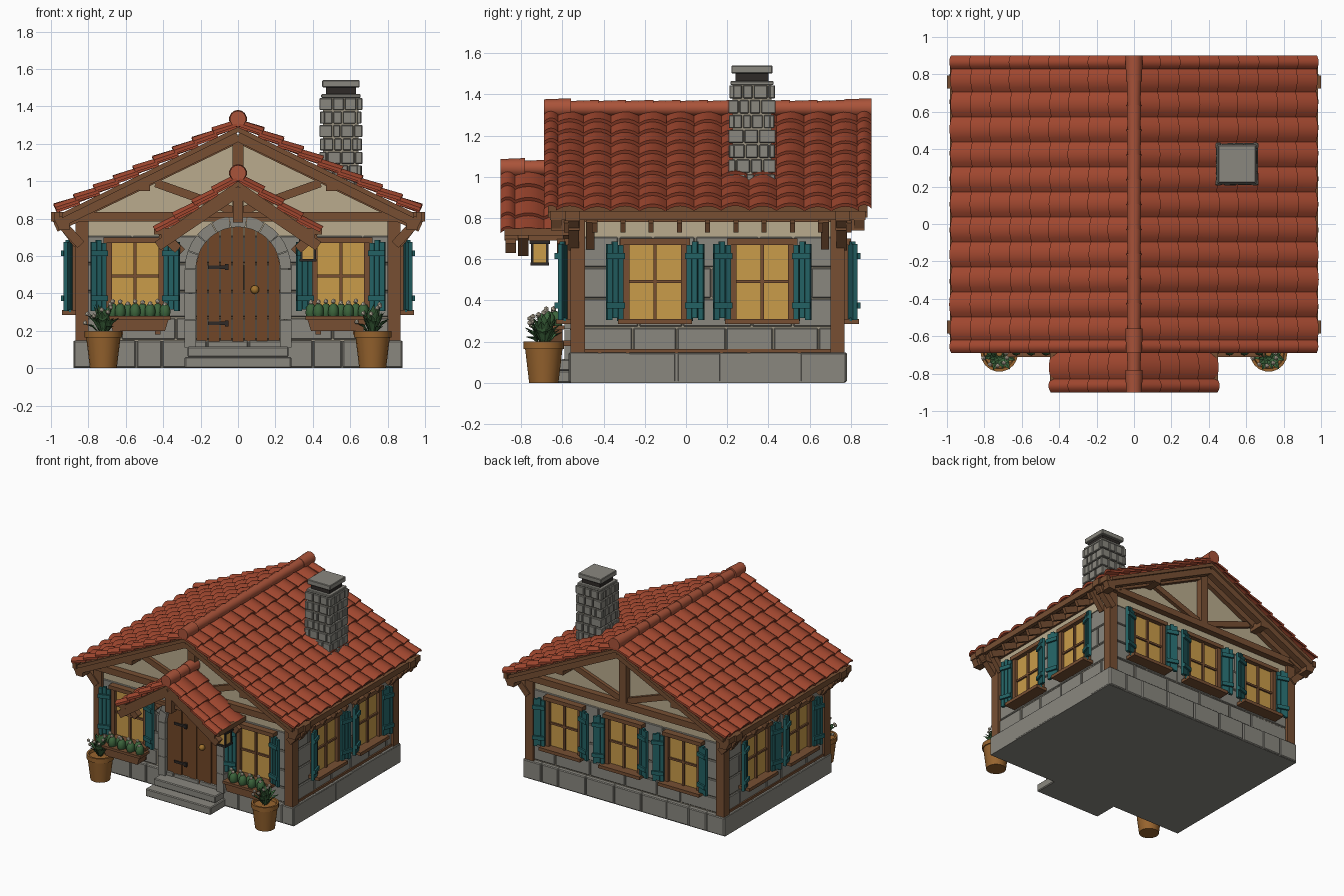
import bpy, bmesh, random
from math import pi, sin, cos, atan, sqrt, radians
from mathutils import Vector as V, Matrix

if "Cube" in bpy.data.objects:
    bpy.data.objects.remove(bpy.data.objects["Cube"])

random.seed(4)
I = Matrix.Identity(4)
T = Matrix.Translation
YC = 0.105                                   # middle of the house body in y


def mat(name, rgb):
    m = bpy.data.materials.new(name)
    m.diffuse_color = [(c / 255) ** 2.2 for c in rgb] + [1]
    m.use_nodes = True
    m.node_tree.nodes["Principled BSDF"].inputs["Base Color"].default_value = m.diffuse_color
    return m


WOOD = mat("wood", (118, 80, 54)); DOOR = mat("door_wood", (112, 72, 44)); TILE = mat("tile", (158, 72, 50))
RIDGE = mat("ridge", (168, 84, 60)); STONE = mat("stone", (136, 134, 126)); MORTAR = mat("mortar", (156, 148, 130))
PLASTER = mat("plaster", (184, 170, 140)); GLASS = mat("glass", (200, 155, 75)); TEAL = mat("teal", (40, 98, 100))
IRON = mat("iron", (50, 46, 44)); CLAY = mat("clay", (150, 100, 50)); LEAF = mat("leaf", (62, 100, 62))
FLOWER = mat("flower", (225, 212, 190)); BRASS = mat("brass", (160, 115, 50))


def box(bm, x0, x1, y0, y1, z0, z1, M=I):
    c = T(((x0 + x1) / 2, (y0 + y1) / 2, (z0 + z1) / 2))
    bmesh.ops.create_cube(bm, size=1, matrix=M @ c @ Matrix.Diagonal((x1 - x0, y1 - y0, z1 - z0, 1)))


def beam(bm, p, q, depth, height):
    p, q = V(p), V(q)
    d = q - p
    bmesh.ops.create_cube(bm, size=1, matrix=Matrix.LocRotScale((p + q) / 2, d.to_track_quat('Z', 'Y'), (depth, height, d.length)))


def prism(bm, pts, y0, y1, M=I):
    a, b = [[bm.verts.new(M @ V((x, y, z))) for x, z in pts] for y in (y0, y1)]
    bm.faces.new(a); bm.faces.new(b[::-1])
    for i in range(len(a)):
        j = (i + 1) % len(a)
        bm.faces.new((a[i], b[i], b[j], a[j]))


def finish(bm, name, m, smooth=False, bevel=0):
    bmesh.ops.recalc_face_normals(bm, faces=bm.faces)
    me = bpy.data.meshes.new(name)
    bm.to_mesh(me); bm.free()
    if smooth:
        me.shade_smooth()
        me.set_sharp_from_angle(angle=radians(35))
    me.materials.append(m)
    o = bpy.data.objects.new(name, me)
    bpy.context.collection.objects.link(o)
    if bevel:
        b = o.modifiers.new("bevel", 'BEVEL')
        b.width, b.segments = bevel, 1


new = bmesh.new
# wall frames: local -y points outwards, local x runs along the wall
WALLS = [(T((0, -0.53, 0)), 0.84), (T((0.84, YC, 0)) @ Matrix.Rotation(pi / 2, 4, 'Z'), 0.635),
         (T((0, 0.74, 0)) @ Matrix.Rotation(pi, 4, 'Z'), 0.84), (T((-0.84, YC, 0)) @ Matrix.Rotation(-pi / 2, 4, 'Z'), 0.635)]

# foundation, walls and gables
bm = new(); box(bm, -.88, .88, -.56, .77, 0, .145); finish(bm, "foundation", STONE)
bm = new(); box(bm, -.84, .84, -.53, .74, .1, .71); finish(bm, "wall_core", MORTAR)
bm = new(); prism(bm, [(-.845, .71), (.845, .71), (.845, .84), (0, 1.25), (-.845, .84)], -.535, .745); finish(bm, "plaster_gables", PLASTER)


def course(bm, M, half, z0, z1, out, inn, wmin, wmax):
    x = -half
    while x < half - .01:
        e = x + random.uniform(wmin, wmax)
        if half - e < wmin * .6:
            e = half
        box(bm, x + .003, e - .003, -out - random.uniform(0, .005), -inn, z0 + .003, z1 - .003, M)
        x = e


base, wall = new(), new()
for M, h in WALLS:
    course(base, M, h + .04, 0, .15, .036, .0, .13, .25)
    for z0, z1 in ((.15, .27), (.27, .41), (.41, .56), (.56, .71)):
        course(wall, M, h, z0, z1, .006, -.02, .16, .34)
finish(base, "foundation_stones", STONE, bevel=.006)
finish(wall, "wall_stones", STONE, bevel=.005)

# timber frame
A, ZR = atan(.484), 1.29
bm = new()
for s in (-1, 1):
    for y0, y1 in ((-.56, -.49), (.70, .77)):
        box(bm, *sorted((s * .80, s * .87)), y0, y1, .13, .81)
    box(bm, *sorted((s * .955, s * .985)), -.66, .87, .79, .835)
    box(bm, *sorted((s * .83, s * .86)), -.5, .71, .78, .84)
    box(bm, *sorted((s * .83, s * .858)), -.5, .71, .145, .165)
    for f in (-1, 1):
        y = lambda d: YC + f * d
        beam(bm, (0, y(.735), ZR - .05), (s * .97, y(.735), ZR - .05 - .97 * .484), .05, .055)
        beam(bm, (0, y(.65), ZR - .06), (s * .95, y(.65), ZR - .06 - .95 * .484), .05, .05)
        beam(bm, (s * .02, y(.65), .84), (s * .44, y(.65), .99), .035, .045)
        beam(bm, (s * .97, y(.65), .80), (s * .84, y(.65), .66), .05, .05)
        beam(bm, (s * .86, y(.57), .66), (s * .96, y(.57), .79), .04, .04)
        for a in (.5, .93):
            box(bm, *sorted((s * (a - .03), s * (a + .03))), *sorted((y(.62), y(.76))), ZR - .1 - a * .484, ZR - .05 - a * .484)
    for i in range(11):
        yy = -.58 + i * .137
        beam(bm, (s * .8, yy, ZR - .07 - .8 * .484), (s * .975, yy, ZR - .045 - .975 * .484 - .02), .025, .05)
for f in (-1, 1):
    ya = sorted((YC + f * .62, YC + f * .69))
    box(bm, -1, 1, *ya, .785, .835)
    box(bm, -.03, .03, *ya, .80, 1.23)
finish(bm, "timber_frame", WOOD)


# roofs of barrel tiles
def tile(bm, s, zr, a, y0, w, s0, s1, up, amp):
    cols, n = [], 6
    lift = .016 + random.uniform(0, .006)
    for j in range(n + 1):
        t = j / n
        h = up + amp * sin(pi * t) ** .8
        ring = []
        for d, v in ((s0, h + .006), (s1, h + lift + .006), (s1, h + lift - .012), (s0, h - .01)):
            ring.append(bm.verts.new((s * (d * cos(a) + v * sin(a)), y0 + w * t, zr - d * sin(a) + v * cos(a))))
        cols.append(ring)
    for p, q in zip(cols, cols[1:]):
        for k in range(4):
            bm.faces.new((p[k], p[(k + 1) % 4], q[(k + 1) % 4], q[k]))
    bm.faces.new(cols[0]); bm.faces.new(cols[-1][::-1])


def roof(name, zr, a, half, y0, y1, ncol, nrow, verges):
    L = half / cos(a)
    deck, tl = new(), new()
    for s in (-1, 1):
        z = zr - half * math_tan(a)
        prism(deck, [(0, zr), (s * half * .99, z), (s * half * .99, z - .028), (0, zr - .028)], y0 + .02, y1 - .02)
        c0 = y0 + .06
        c1 = y1 - (.06 if verges == 2 else 0)
        w = (c1 - c0) / ncol
        for r in range(nrow):
            s0, s1 = L * r / nrow, L * (r + 1) / nrow + .012
            for c in range(ncol):
                tile(tl, s, zr, a, c0 + c * w, w, s0, s1 + random.uniform(-.005, .004), .004, .024)
            for yv in ([y0, y1 - .07] if verges == 2 else [y0]):
                tile(tl, s, zr, a, yv, .07, s0, s1, .014, .02)
    finish(deck, name + "_deck", WOOD)
    finish(tl, name + "_tiles", TILE, smooth=True)
    rd = new()
    n = round((y1 - y0) / .135)
    d = (y1 - y0) / n
    for i in range(n):
        r = .048 if i in (0, n - 1) else .04
        M = T((0, y0 + d * (i + .5), zr + .043)) @ Matrix.Rotation(pi / 2, 4, 'X')
        bmesh.ops.create_cone(rd, cap_ends=True, segments=14, radius1=r, radius2=r - .005, depth=d + .004 if 0 < i < n - 1 else d, matrix=M)
    finish(rd, name + "_ridge", RIDGE, smooth=True)


def math_tan(a):
    return sin(a) / cos(a)


roof("main_roof", ZR, A, .95, -.69, .90, 11, 9, 2)
PA, PZ = atan(.68), 1.0
roof("porch_roof", PZ, PA, .415, -.90, -.54, 2, 4, 1)

# porch timbers
bm = new()
for s in (-1, 1):
    for y in (-.85, -.60):
        beam(bm, (0, y, PZ - .055), (s * .43, y, PZ - .055 - .43 * .68), .05, .055)
    box(bm, *sorted((s * .37, s * .45)), -.88, -.54, .715, .75)
    beam(bm, (s * .41, -.79, .72), (s * .32, -.79, .635), .05, .05)
    beam(bm, (s * .30, -.57, .62), (s * .42, -.57, .74), .05, .045)
    beam(bm, (0, -.82, .82), (s * .20, -.82, .82), .03, .03)
box(bm, -.028, .028, -.87, -.81, .78, .97)
finish(bm, "porch_timbers", WOOD)

# windows with shutters on all four walls
frames, panes, shut = new(), new(), new()
spots = [(0, -.55), (0, .55), (1, -.255), (1, .265), (2, -.52), (2, 0), (2, .52), (3, -.265), (3, .255)]
for k, u in spots:
    M = WALLS[k][0] @ T((u, 0, 0))
    box(panes, -.135, .135, -.025, .01, .31, .68, M)
    for s in (-1, 1):
        box(frames, *sorted((s * .125, s * .155)), -.05, .01, .3, .69, M)
        H = M @ T((s * .158, -.045, 0)) @ Matrix.Rotation(-s * radians(18), 4, 'Z')
        for i, (a, b) in enumerate(((.30, .67), (.315, .685), (.305, .675))):
            box(shut, *sorted((s * (.001 + i * .029), s * (.027 + i * .029))), -.022, 0, a, b, H)
        for z in (.36, .60):
            box(shut, *sorted((s * -.002, s * .09)), -.036, -.02, z, z + .03, H)
    box(frames, -.17, .17, -.06, .01, .67, .70, M)
    box(frames, -.18, .18, -.10, .01, .285, .31, M)
    box(frames, -.008, .008, -.04, 0, .3, .68, M)
    box(frames, -.13, .13, -.038, 0, .485, .50, M)
finish(frames, "window_frames", WOOD); finish(panes, "window_panes", GLASS); finish(shut, "shutters", TEAL)

# arched door, stone surround, steps
bm = new()
R, SP, n = .225, .53, 7
for i in range(n):
    a, b = -R + 2 * R * i / n + .002, -R + 2 * R * (i + 1) / n - .002
    top = [(b + (a - b) * t / 4, SP + sqrt(max(0, R * R - (b + (a - b) * t / 4) ** 2))) for t in range(5)]
    prism(bm, [(a, .12), (b, .12)] + top, -.56 - .004 * (i % 2), -.52)
finish(bm, "door_planks", DOOR)
bm = new()
for s in (-1, 1):
    for z0, z1 in ((.11, .26), (.26, .40), (.40, SP)):
        box(bm, *sorted((s * R, s * .285)), -.59, -.52, z0 + .001, z1 - .001)
for i in range(9):
    ts = [pi * (i + t) / 9 for t in (.02, .5, .98)]
    prism(bm, [(R * cos(t), SP + R * sin(t)) for t in ts] + [(.285 * cos(t), SP + .285 * sin(t)) for t in ts[::-1]], -.59, -.52)
finish(bm, "door_surround", STONE)
bm = new(); box(bm, -.285, .285, -.75, -.55, 0, .06); box(bm, -.27, .27, -.67, -.55, .06, .115)
finish(bm, "door_steps", STONE, bevel=.006)
bm = new()
for z in (.24, .54):
    box(bm, -.16, -.05, -.572, -.555, z - .009, z + .009); box(bm, -.07, -.05, -.576, -.555, z - .016, z + .016)
finish(bm, "door_hinges", IRON)
bm = new(); bmesh.ops.create_uvsphere(bm, u_segments=12, v_segments=8, radius=.023, matrix=T((.09, -.58, .42))); finish(bm, "door_knob", BRASS, True)

# chimney
bm = new(); box(bm, .455, .645, .225, .415, .9, 1.45); finish(bm, "chimney_core", MORTAR)
bm = new()
for r in range(7):
    z = .945 + r * .072
    for k in range(4):
        M = T((.55, .32, 0)) @ Matrix.Rotation(k * pi / 2, 4, 'Z')
        course(bm, M, .108 if (r + k) % 2 else .118, z, z + .07, .108, .085, .04, .08)
box(bm, .445, .655, .215, .425, 1.445, 1.465)
box(bm, .45, .65, .22, .42, 1.502, 1.54)
finish(bm, "chimney_stones", STONE, bevel=.004)
bm = new(); box(bm, .47, .63, .24, .40, 1.46, 1.505); finish(bm, "chimney_vent", IRON)

# flower boxes, pots, plants
boxes, pots, clumps, leaves, blooms = new(), new(), new(), new(), new()
PROFILE = [(0, 0), (.072, 0), (.092, .165), (.1, .165), (.1, .2), (.085, .2), (.08, .18), (0, .18)]
for s in (-1, 1):
    M = T((s * .53, 0, 0))
    prism(boxes, [(-.14, .20), (.14, .20), (.16, .265), (-.16, .265)], -.70, -.60, M)
    box(boxes, -.17, .17, -.71, -.59, .258, .278, M)
    for x in (-.1, .1):
        box(boxes, x - .015, x + .015, -.66, -.55, .18, .205, M)
    for i in range(8):
        x, y = -.14 + .04 * i, -.65 + .018 * (-1) ** i
        bmesh.ops.create_icosphere(clumps, subdivisions=2, radius=1, matrix=M @ T((x, y, .30)) @ Matrix.Diagonal((.03, .035, .05, 1)))
        bmesh.ops.create_icosphere(blooms, subdivisions=1, radius=.014, matrix=M @ T((x, y - .01, .352 + random.uniform(-.012, .008))))
    P = T((s * .72, -.69, 0))
    rings = [[pots.verts.new(P @ V((r * cos(2 * pi * k / 18), r * sin(2 * pi * k / 18), z))) for k in range(18)] for r, z in PROFILE[1:-1]]
    for a, b in zip(rings, rings[1:]):
        for k in range(18):
            pots.faces.new((a[k], a[(k + 1) % 18], b[(k + 1) % 18], b[k]))
    pots.faces.new(rings[0]); pots.faces.new(rings[-1])
    for i in range(32):
        g, t = i * 2.4, (i + 1) / 32
        reach, top = .035 + .07 * t, .34 - .10 * t + random.uniform(-.02, .03)
        d, n = V((cos(g), sin(g), 0)), V((-sin(g), cos(g), 0)) * .02
        b, m, e = d * .015 + V((0, 0, .18)), d * reach * .6 + V((0, 0, top * .6 + .09)), d * reach + V((0, 0, top))
        v = [leaves.verts.new(P @ q) for q in (b, m + n, e, m - n, m - V((0, 0, .012)))]
        leaves.faces.new((v[0], v[1], v[4])); leaves.faces.new((v[1], v[2], v[4]))
        leaves.faces.new((v[2], v[3], v[4])); leaves.faces.new((v[3], v[0], v[4]))
        if i % 5 == 0:
            bmesh.ops.create_icosphere(blooms, subdivisions=1, radius=.013, matrix=P @ T(e * .98 + V((0, 0, .012))))
finish(boxes, "flower_boxes", WOOD); finish(pots, "plant_pots", CLAY, True); finish(clumps, "box_foliage", LEAF, True)
finish(leaves, "pot_leaves", LEAF); finish(blooms, "flowers", FLOWER, True)

# hanging lantern under the porch eave
L = T((.375, -.71, 0))
bm = new(); box(bm, -.035, .035, -.035, .035, .585, .675, L); finish(bm, "lantern_glass", GLASS)
bm = new()
box(bm, -.045, .045, -.045, .045, .57, .585, L); box(bm, -.05, .05, -.05, .05, .675, .69, L); box(bm, -.008, .008, -.008, .008, .69, .73, L)
for x in (-.036, .036):
    for y in (-.036, .036):
        box(bm, x - .006, x + .006, y - .006, y + .006, .58, .68, L)
finish(bm, "lantern_frame", IRON)
